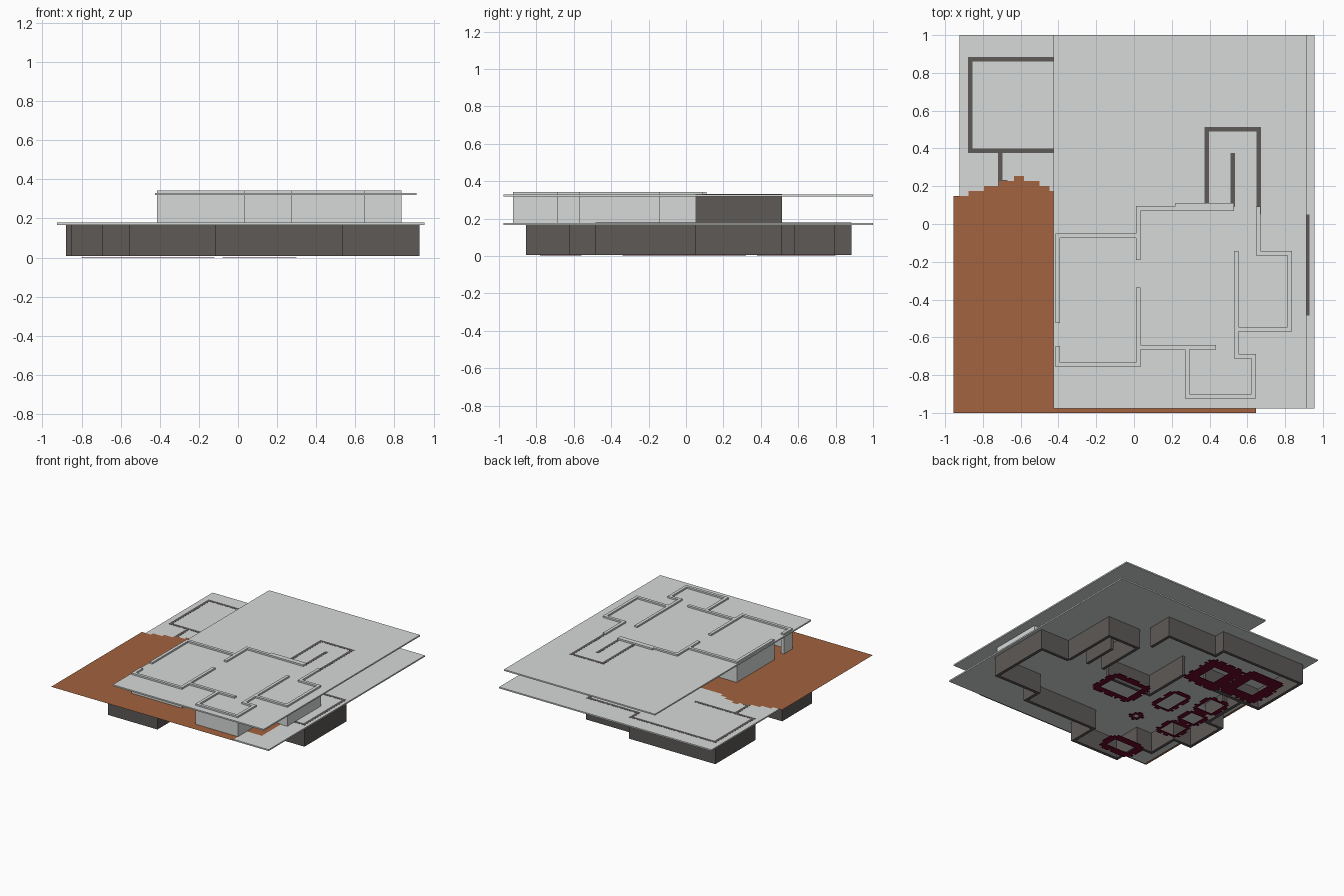
import bpy, bmesh, random
random.seed(4)

def mat(name, c):
    m = bpy.data.materials.new(name)
    m.diffuse_color = (*c, 1)
    return m

LIGHT = mat("light_grey", (0.67, 0.70, 0.685))
DARK = mat("dark_grey", (0.11, 0.10, 0.095))
BROWN = mat("brown", (0.36, 0.125, 0.05))
RED = mat("dark_red", (0.15, 0.002, 0.025))

def finish(name, bm, m):
    me = bpy.data.meshes.new(name)
    bm.to_mesh(me)
    bm.free()
    me.materials.append(m)
    ob = bpy.data.objects.new(name, me)
    bpy.context.collection.objects.link(ob)

def boxes(name, rects, z0, z1, m):
    """Rects are (x0, x1, y0, y1), all extruded from z0 to z1."""
    bm = bmesh.new()
    for x0, x1, y0, y1 in rects:
        r = bmesh.ops.create_cube(bm, size=1)
        for v in r["verts"]:
            v.co = (x1 if v.co.x > 0 else x0, y1 if v.co.y > 0 else y0,
                    z1 if v.co.z > 0 else z0)
    finish(name, bm, m)

T = 0.024
def vert(x, y0, y1):   # wall running along y, x is its left face
    return (x, x + T, y0, y1)
def horiz(y, x0, x1):  # wall running along x, y is its lower face
    return (x0, x1, y, y + T)

# floor slabs
boxes("lower_slab", [(-0.925, 0.955, -0.977, 1.0)], 0.167, 0.178, LIGHT)
boxes("upper_slab", [(-0.425, 0.912, -0.977, 1.0)], 0.319, 0.330, LIGHT)

# lower storey walls, outer outline first and then partitions
boxes("lower_walls", [
    vert(-0.88, 0.375, 0.885), horiz(0.861, -0.88, -0.115), horiz(0.375, -0.88, -0.35),
    vert(-0.139, 0.77, 0.885), horiz(0.77, -0.139, 0.33), vert(0.306, 0.58, 0.794),
    vert(-0.72, -0.02, 0.39), horiz(0.21, -0.72, -0.67),
    horiz(-0.02, -0.855, -0.70), vert(-0.855, -0.37, 0.004), horiz(-0.37, -0.855, -0.671),
    vert(-0.695, -0.625, -0.346), horiz(-0.625, -0.695, -0.531),
    vert(-0.555, -0.855, -0.601), horiz(-0.855, -0.555, -0.115),
    vert(-0.139, -0.855, -0.601), horiz(-0.625, -0.139, 0.535),
    vert(0.511, -0.625, -0.461), horiz(-0.485, 0.511, 0.927),
    vert(0.904, -0.485, 0.05), horiz(0.026, 0.66, 0.927),
    horiz(0.016, -0.139, 0.28), vert(-0.139, 0.016, 0.42),
], 0.007, 0.179, DARK)

# stair core through both storeys
boxes("stair_core", [
    vert(0.372, 0.1, 0.514), horiz(0.49, 0.372, 0.672),
    vert(0.648, 0.05, 0.514), vert(0.511, 0.09, 0.375),
], 0.007, 0.331, DARK)

# upper storey walls
boxes("upper_walls", [
    horiz(-0.074, -0.415, 0.03), vert(-0.415, -0.525, -0.05), vert(-0.415, -0.755, -0.645),
    horiz(-0.757, -0.415, 0.034), vert(0.01, -0.19, 0.092), vert(0.01, -0.757, -0.335),
    horiz(0.07, 0.01, 0.53), (0.22, 0.53, 0.072, 0.11),
    horiz(-0.665, 0.03, 0.435), vert(0.27, -0.925, -0.65), horiz(-0.925, 0.27, 0.646),
    vert(0.622, -0.925, -0.69), horiz(-0.712, 0.53, 0.646), vert(0.53, -0.712, -0.142),
    horiz(-0.57, 0.53, 0.836), vert(0.812, -0.57, -0.142), horiz(-0.166, 0.646, 0.836),
    vert(0.646, -0.166, 0.092),
], 0.168, 0.343, LIGHT)

# stepped brown overlay lying on the lower slab
C = 0.0267
def in_brown(x, y):
    right = 0.645 + (0.13 if -0.8 < y < -0.4 else 0)
    bump = max(0, 0.09 - 0.33 * abs(x + 0.6))
    return x < right and y < (0.17 if x > -0.45 else 0.16 + bump)
bm = bmesh.new()
for i in range(66):
    x = -0.955 + i * C
    for j in range(50):
        y = -1.0 + j * C
        if in_brown(x + C / 2, y + C / 2):
            bm.faces.new([bm.verts.new(p) for p in (
                (x, y, 0.180), (x + C, y, 0.180), (x + C, y + C, 0.180), (x, y + C, 0.180))])
bmesh.ops.remove_doubles(bm, verts=bm.verts, dist=0.001)
bmesh.ops.dissolve_limit(bm, angle_limit=0.01, verts=bm.verts, edges=bm.edges)
finish("brown_overlay", bm, BROWN)

# ragged dark red contour rings at the base: (x0, x1, y0, y1, band in cells)
P = 0.02
cells = set()
for x0, x1, y0, y1, band in [
    (-0.80, -0.44, 0.42, 0.80, 5), (-0.46, -0.12, 0.38, 0.76, 5),
    (-0.07, 0.31, -0.16, 0.14, 3),
    (-0.40, -0.20, -0.08, 0.22, 2), (-0.30, -0.18, -0.32, -0.20, 2),
    (-0.69, -0.46, 0.09, 0.32, 2), (-0.67, -0.48, -0.12, 0.09, 2),
    (-0.69, -0.46, -0.34, -0.12, 2), (-0.60, -0.29, -0.78, -0.56, 3),
]:
    nx, ny = round((x1 - x0) / P), round((y1 - y0) / P)
    for i in range(nx):
        for j in range(ny):
            a, b = min(i, nx - 1 - i), min(j, ny - 1 - j)
            edge = min(a, b)
            if edge < band and a + b >= 2 and not (edge == 0 and random.random() < 0.3):
                cells.add((round(x0 / P) + i, round(y0 / P) + j))
boxes("red_contours", [(i * P, (i + 1) * P, j * P, (j + 1) * P) for i, j in sorted(cells)],
      0.0, 0.004, RED)
